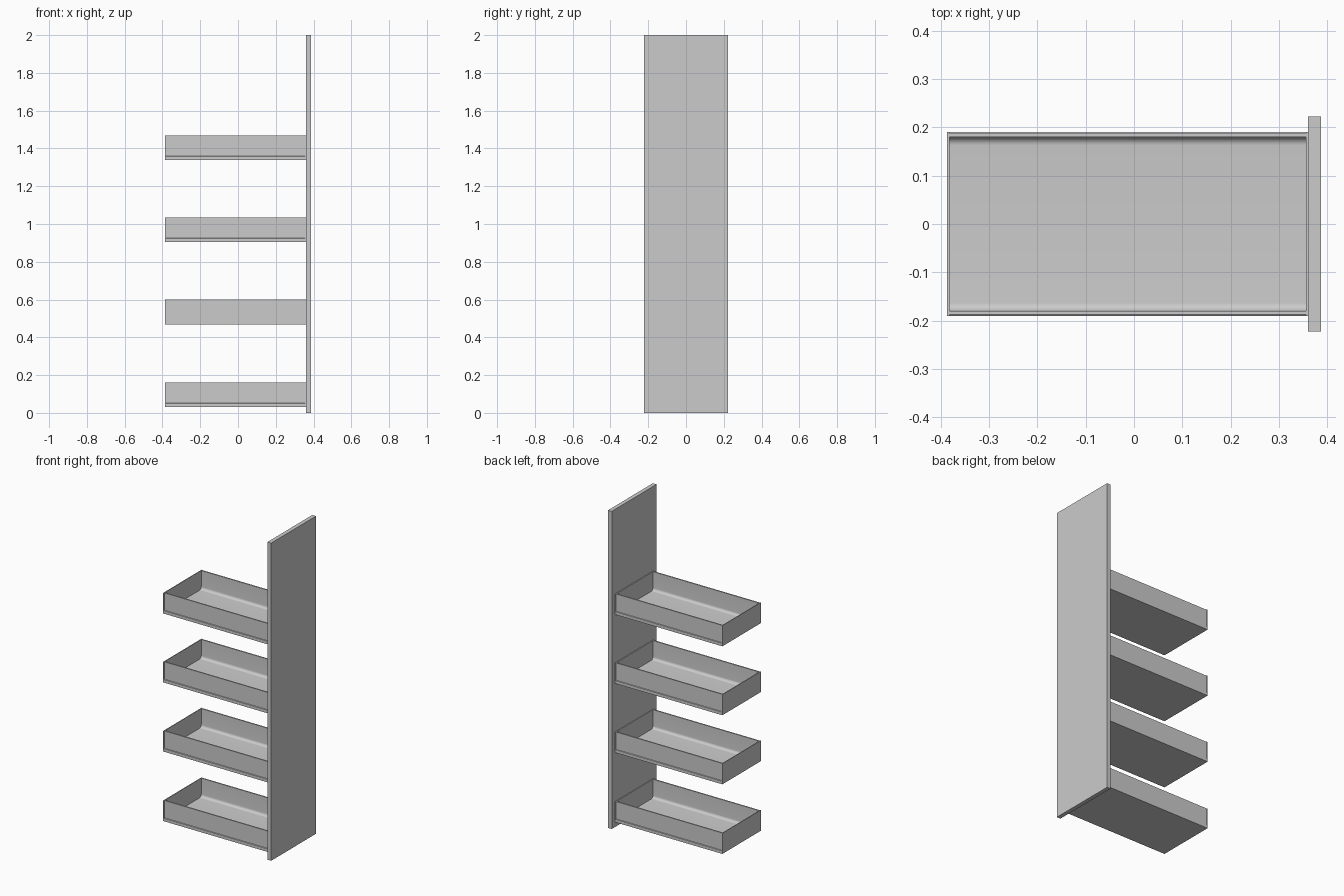
import bpy, bmesh, math

if "Cube" in bpy.data.objects:
    bpy.data.objects.remove(bpy.data.objects["Cube"])

grey = bpy.data.materials.new("light grey")
grey.use_nodes = True
COLOR = (0.6, 0.6, 0.6, 1)
grey.diffuse_color = COLOR
grey.node_tree.nodes["Principled BSDF"].inputs["Base Color"].default_value = COLOR


def finish(name, bm, smooth=False):
    bmesh.ops.recalc_face_normals(bm, faces=bm.faces)
    mesh = bpy.data.meshes.new(name)
    bm.to_mesh(mesh)
    bm.free()
    mesh.materials.append(grey)
    ob = bpy.data.objects.new(name, mesh)
    bpy.context.collection.objects.link(ob)
    if smooth:
        bpy.ops.object.select_all(action='DESELECT')
        ob.select_set(True)
        bpy.context.view_layer.objects.active = ob
        bpy.ops.object.shade_smooth_by_angle(angle=math.radians(30))
    return ob


def box(name, x0, x1, half_y, z0, z1):
    bm = bmesh.new()
    bmesh.ops.create_cube(bm, size=1)
    for v in bm.verts:
        v.co = ((x0 + x1) / 2 + v.co.x * (x1 - x0), v.co.y * 2 * half_y,
                (z0 + z1) / 2 + v.co.z * (z1 - z0))
    return finish(name, bm)


def extrude_profile(name, points, x0, x1, z):
    bm = bmesh.new()
    face = bm.faces.new([bm.verts.new((x0, y, z + h)) for y, h in points])
    new = bmesh.ops.extrude_face_region(bm, geom=[face])["geom"]
    for v in new:
        if isinstance(v, bmesh.types.BMVert):
            v.co.x = x1
    return finish(name, bm, True)


# Half of the tray cross-section: lip at the base, thin wall, coved inner corner
HEIGHT, FLOOR, COVE = 0.13, 0.012, 0.017
half = [(0.191, 0), (0.191, 0.019), (0.188, 0.021), (0.188, HEIGHT), (0.180, HEIGHT)]
for i in range(9):
    a = math.radians(90 * i / 8)
    half.append((0.180 - COVE + COVE * math.cos(a), FLOOR + COVE - COVE * math.sin(a)))
profile = half + [(-y, h) for y, h in reversed(half)]

# Tall end panel
box("front_panel", 0.361, 0.387, 0.223, 0, 2)

# Four trays, each a coved trough closed by two thin end plates
for n, z in enumerate((0.031, 0.469, 0.904, 1.338), 1):
    extrude_profile(f"tray_{n}", profile, -0.382, 0.356, z)
    box(f"tray_{n}_outer_end", -0.387, -0.382, 0.191, z, z + HEIGHT)
    box(f"tray_{n}_panel_end", 0.356, 0.361, 0.191, z, z + HEIGHT)
